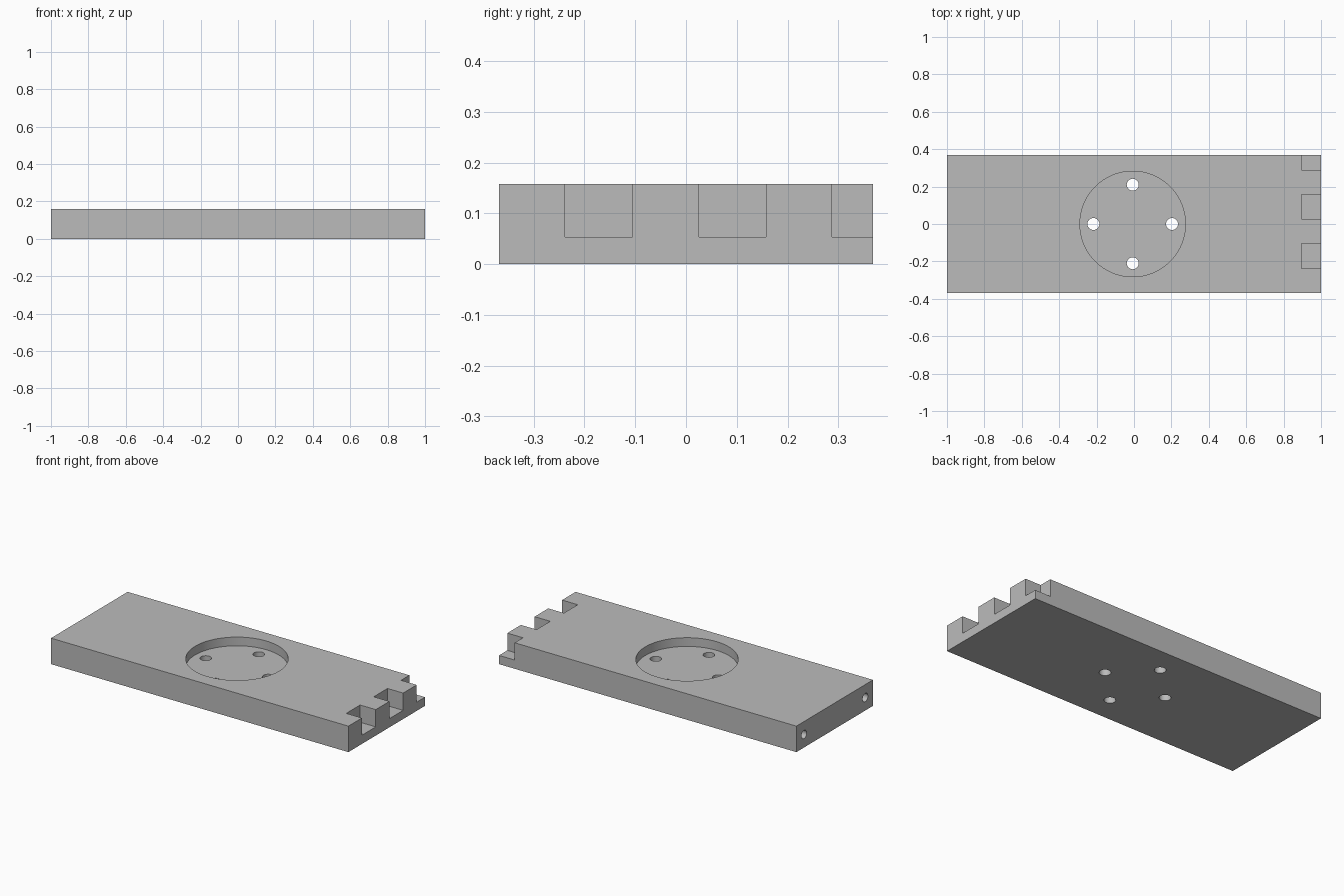
import bpy
from math import pi, cos, sin

cube = bpy.data.objects.get("Cube")
if cube:
    bpy.data.objects.remove(cube, do_unlink=True)

HALF_X, HALF_Y, HEIGHT = 1.0, 0.368, 0.158
POCKET_X = -0.007

grey = bpy.data.materials.new("plain grey")
grey.use_nodes = True
colour = (0.5, 0.5, 0.5, 1)
grey.diffuse_color = colour
grey.node_tree.nodes["Principled BSDF"].inputs["Base Color"].default_value = colour


def box(name, low, high):
    centre = [(a + b) / 2 for a, b in zip(low, high)]
    bpy.ops.mesh.primitive_cube_add(size=1, location=centre)
    ob = bpy.context.object
    ob.name = name
    ob.scale = [b - a for a, b in zip(low, high)]
    bpy.ops.object.transform_apply(location=True, rotation=False, scale=True)
    ob.data.materials.append(grey)
    return ob


def cylinder(name, radius, depth, location, rotation=(0, 0, 0), sides=32):
    bpy.ops.mesh.primitive_cylinder_add(vertices=sides, radius=radius, depth=depth,
                                        location=location, rotation=rotation)
    ob = bpy.context.object
    ob.name = name
    ob.data.materials.append(grey)
    return ob


def cut(target, cutter):
    mod = target.modifiers.new(cutter.name, "BOOLEAN")
    mod.operation = "DIFFERENCE"
    mod.solver = "EXACT"
    mod.object = cutter
    bpy.context.view_layer.objects.active = target
    bpy.ops.object.modifier_apply(modifier=mod.name)
    bpy.data.objects.remove(cutter, do_unlink=True)


# Main slab
plate = box("base_plate", (-HALF_X, -HALF_Y, 0), (HALF_X, HALF_Y, HEIGHT))

# Finger-joint notches on the left end; the last one runs out of the back edge
for y0, y1 in ((-0.238, -0.105), (0.026, 0.158), (0.288, 0.5)):
    cut(plate, box("notch", (0.895, y0, 0.053), (1.2, y1, 0.3)))

# Round pocket in the top
cut(plate, cylinder("pocket", 0.282, 0.2, (POCKET_X, 0, 0.205), sides=96))

# Four through holes in the pocket floor
for i in range(4):
    a = i * pi / 2
    cut(plate, cylinder("through_hole", 0.032, 0.6,
                        (POCKET_X + 0.21 * cos(a), 0.21 * sin(a), 0)))

# Two blind holes in the right end
for side in (-1, 1):
    cut(plate, cylinder("end_hole", 0.025, 0.4, (-HALF_X, side * 0.294, HEIGHT / 2),
                        (0, pi / 2, 0)))

# Smooth bores, sharp edges
bpy.ops.object.select_all(action="DESELECT")
plate.select_set(True)
bpy.context.view_layer.objects.active = plate
bpy.ops.object.shade_smooth_by_angle(angle=pi / 6)
